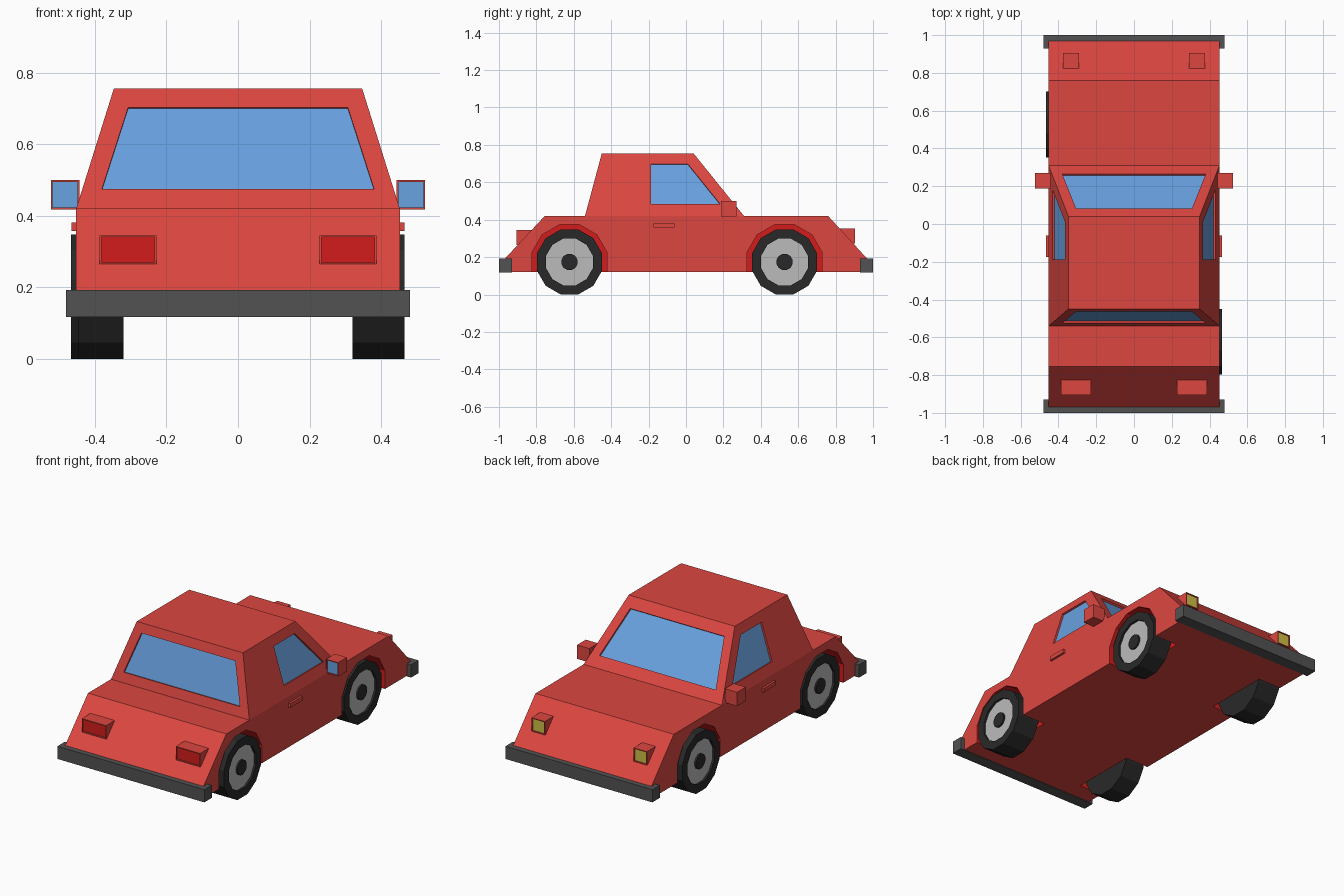
import bpy, bmesh
from math import cos, sin, pi
from mathutils import Vector

if "Cube" in bpy.data.objects:
    bpy.data.objects.remove(bpy.data.objects["Cube"])


def material(name, r, g, b):
    m = bpy.data.materials.new(name)
    m.diffuse_color = (r, g, b, 1)
    m.use_nodes = True
    m.node_tree.nodes["Principled BSDF"].inputs["Base Color"].default_value = m.diffuse_color
    return m


PAINT = material("red_paint", 0.72, 0.062, 0.052)
GLASS = material("blue_glass", 0.14, 0.36, 0.75)
BRIGHT = material("bright_red", 0.65, 0.012, 0.012)
YELLOW = material("yellow_lens", 0.62, 0.52, 0.06)
RUBBER = material("black_rubber", 0.022, 0.022, 0.022)
RIM = material("light_grey", 0.5, 0.5, 0.5)
BUMPER = material("dark_grey", 0.085, 0.085, 0.085)


def finish(bm, name, mats):
    bmesh.ops.recalc_face_normals(bm, faces=bm.faces)
    mesh = bpy.data.meshes.new(name)
    bm.to_mesh(mesh)
    bm.free()
    for m in mats:
        mesh.materials.append(m)
    ob = bpy.data.objects.new(name, mesh)
    bpy.context.collection.objects.link(ob)
    return ob


def loft(bm, rings, slots):
    """Join rings of points; slots = start cap, each band, end cap."""
    vs = [[bm.verts.new(p) for p in ring] for ring in rings]
    n = len(rings[0])
    bm.faces.new(vs[0]).material_index = slots[0]
    for a, b, s in zip(vs, vs[1:], slots[1:-1]):
        for i in range(n):
            j = (i + 1) % n
            bm.faces.new((a[i], a[j], b[j], b[i])).material_index = s
    bm.faces.new(vs[-1]).material_index = slots[-1]


def rect(x0, x1, z0, z1, y, inset=0):
    x0, x1, z0, z1 = x0 + inset, x1 - inset, z0 + inset, z1 - inset
    return [(x0, y, z0), (x1, y, z0), (x1, y, z1), (x0, y, z1)]


def circle(x, r, y, z, n=12):
    # r is measured to the flats
    R = r / cos(pi / n)
    return [(x, y + R * cos((i + .5) * 2 * pi / n), z + R * sin((i + .5) * 2 * pi / n))
            for i in range(n)]


def box(name, x0, x1, y0, y1, z0, z1, mat):
    bm = bmesh.new()
    loft(bm, [rect(x0, x1, z0, z1, y0), rect(x0, x1, z0, z1, y1)], [0, 0, 0])
    return finish(bm, name, [mat])


def lens_box(name, x0, x1, z0, z1, y_back, y_face, lens):
    # housing with a slightly sunken coloured face
    bm = bmesh.new()
    sunk = y_face + (0.006 if y_back > y_face else -0.006)
    loft(bm, [rect(x0, x1, z0, z1, y_back), rect(x0, x1, z0, z1, y_face),
              rect(x0, x1, z0, z1, y_face, .005), rect(x0, x1, z0, z1, sunk, .005)],
         [0, 0, 0, 0, 1])
    finish(bm, name, [PAINT, lens])


# Body: side profile across the width, cabin rising from the middle of the deck
W, ROOF_W, DECK, ROOF = 0.452, 0.347, 0.42, 0.755
profile = [(-.97, .12), (-.97, .19), (-.755, DECK), (-.54, DECK),
           (.31, DECK), (.76, DECK), (.97, .19), (.97, .12)]
bm = bmesh.new()
L, R = [[bm.verts.new((x, y, z)) for y, z in profile] for x in (-W, W)]
bm.faces.new(L)
bm.faces.new(R)
for i in range(8):
    j = (i + 1) % 8
    if i != 3:
        bm.faces.new((L[i], L[j], R[j], R[i]))
base = [L[3], L[4], R[4], R[3]]
roof = [bm.verts.new((x, y, ROOF)) for x, y in
        ((-ROOF_W, -.45), (-ROOF_W, .04), (ROOF_W, .04), (ROOF_W, -.45))]
bm.faces.new(roof)
for i in range(4):
    j = (i + 1) % 4
    bm.faces.new((base[i], base[j], roof[j], roof[i]))
SLOTS = [PAINT, GLASS, BRIGHT]
body = finish(bm, "body", SLOTS)

# Cutter for window recesses and wheel wells
cut = bmesh.new()


def height(z):
    return (z - DECK) / (ROOF - DECK)


def window(points, normal):
    n = Vector(normal).normalized()
    loft(cut, [[Vector(p) - n * 0.011 for p in points],
               [Vector(p) + n * 0.04 for p in points]], [1, 0, 0])


def pane(y_of, normal, z0, z1, x0, x1):
    window([(-x0, y_of(z0), z0), (x0, y_of(z0), z0),
            (x1, y_of(z1), z1), (-x1, y_of(z1), z1)], normal)


rise = ROOF - DECK
pane(lambda z: .31 - .27 * height(z), (0, rise, .27), .475, .702, .38, .307)
pane(lambda z: -.54 + .09 * height(z), (0, -rise, .09), .475, .702, .38, .307)
WHEELS = [(-1, .527, .467), (1, .527, .447), (-1, -.623, .447), (1, -.623, .465)]
for s in (-1, 1):
    window([(s * (W - (W - ROOF_W) * height(z)), y, z) for y, z in
            ((-.187, .483), (.183, .483), (.01, .698), (-.187, .698))],
           (s * rise, 0, W - ROOF_W))
for s, y, _ in WHEELS:
    loft(cut, [circle(s * .30, .2, y, .173), circle(s * .6, .2, y, .173)], [2, 2, 2])
cutter = finish(cut, "recess_cutter", SLOTS)
cutter.hide_render = True
cutter.hide_viewport = True
mod = body.modifiers.new("recesses", 'BOOLEAN')
mod.operation = 'DIFFERENCE'
mod.solver = 'EXACT'
mod.object = cutter

# Wheels: tyre, sunken rim and centre cap turned as one shape
for s, y, out in WHEELS:
    bm = bmesh.new()
    steps = [(.32, .174), (out, .174), (out, .125), (out - .012, .125),
             (out - .012, .043), (out - .002, .043)]
    loft(bm, [circle(s * x, r, y, .174) for x, r in steps], [0, 0, 0, 0, 1, 0, 0])
    finish(bm, ("front" if y > 0 else "rear") + ("_wheel_right" if s > 0 else "_wheel_left"),
           [RUBBER, RIM])

# Lights, mirrors and door handles on both sides
for s, side in ((-1, "left"), (1, "right")):
    def span(a, b):
        return sorted((s * a, s * b))
    lens_box("tail_light_" + side, *span(.228, .387), .265, .345, -.80, -.906, BRIGHT)
    lens_box("headlight_" + side, *span(.29, .377), .272, .352, .80, .904, YELLOW)
    lens_box("mirror_" + side, *span(.443, .523), .418, .5, .27, .188, GLASS)
    box("door_handle_" + side, *span(.44, .465), -.175, -.062, .357, .381, PAINT)

# Bumpers
box("rear_bumper", -.48, .48, -1, -.93, .117, .192, BUMPER)
box("front_bumper", -.48, .48, .93, 1, .117, .192, BUMPER)
